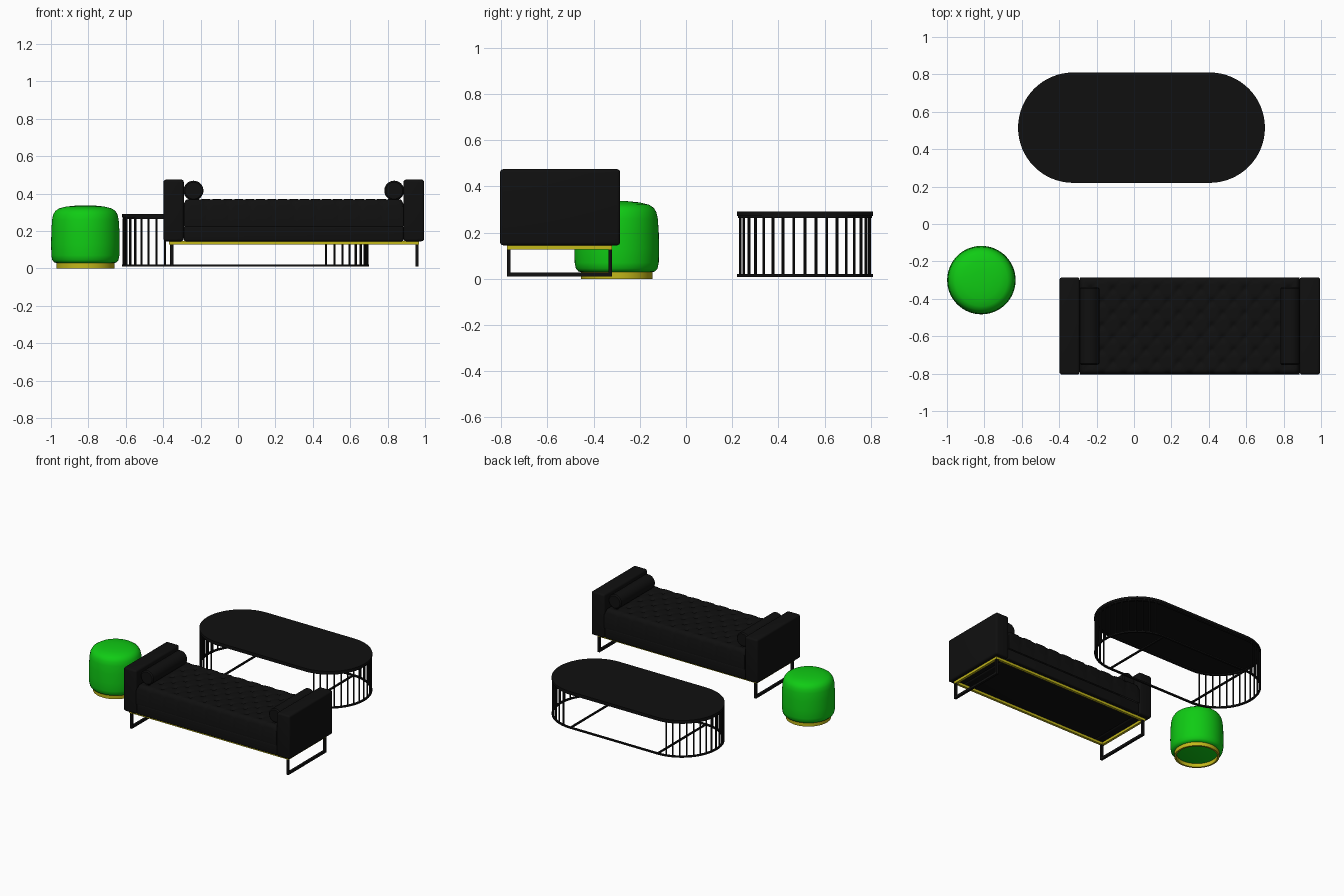
import bpy
import bmesh
from math import pi, sin, cos, sqrt, exp, radians
from mathutils import Matrix

cube = bpy.data.objects.get("Cube")
if cube:
    bpy.data.objects.remove(cube, do_unlink=True)


def material(name, rgb):
    m = bpy.data.materials.new(name)
    m.use_nodes = True
    m.diffuse_color = (*rgb, 1)
    m.node_tree.nodes["Principled BSDF"].inputs["Base Color"].default_value = (*rgb, 1)
    return m


BLACK = material("black", (0.005, 0.005, 0.005))
GREEN = material("green_velvet", (0.005, 0.6, 0.007))
GOLD = material("gold", (0.55, 0.48, 0.01))


def finish(name, bm, mat, angle=35):
    bmesh.ops.recalc_face_normals(bm, faces=bm.faces)
    me = bpy.data.meshes.new(name)
    bm.to_mesh(me)
    bm.free()
    me.materials.append(mat)
    me.shade_smooth()
    me.set_sharp_from_angle(angle=radians(angle))
    ob = bpy.data.objects.new(name, me)
    bpy.context.collection.objects.link(ob)
    return ob


def add_box(bm, x, y, z, bevel=0):
    """Add a box given (min, max) ranges."""
    part = bmesh.ops.create_cube(bm, size=1)["verts"]
    for v in part:
        for i, (lo, hi) in enumerate((x, y, z)):
            v.co[i] = (lo + hi) / 2 + v.co[i] * (hi - lo)
    if bevel:
        edges = {e for v in part for e in v.link_edges}
        bmesh.ops.bevel(bm, geom=list(edges), offset=bevel, segments=4,
                        profile=0.5, affect='EDGES')


def box(name, x, y, z, mat, bevel=0):
    bm = bmesh.new()
    add_box(bm, x, y, z, bevel)
    return finish(name, bm, mat)


def lathe(name, profile, centre, mat, steps=64, axis=None, angle=35):
    """Spin an (r, z) profile about a vertical axis, then optionally turn it."""
    bm = bmesh.new()
    vs = [bm.verts.new((r, 0, z)) for r, z in profile]
    edges = [bm.edges.new(p) for p in zip(vs, vs[1:])]
    bmesh.ops.spin(bm, geom=vs + edges, cent=(0, 0, 0), axis=(0, 0, 1),
                   angle=2 * pi, steps=steps)
    bmesh.ops.remove_doubles(bm, verts=bm.verts, dist=0.0002)
    if axis:
        bmesh.ops.rotate(bm, verts=bm.verts, matrix=Matrix.Rotation(pi / 2, 3, axis))
    bmesh.ops.translate(bm, verts=bm.verts, vec=centre)
    return finish(name, bm, mat, angle)


# ---------- daybed ----------
Y0, Y1 = -0.805, -0.285
SX0, SX1 = -0.29, 0.885
for side, x in (("right", (-0.398, SX0)), ("left", (SX1, 0.995))):
    box(side + "_arm", x, (Y0, Y1), (0.145, 0.475), BLACK, 0.014)
box("seat_base", (SX0, SX1), (Y0 + 0.005, Y1 - 0.005), (0.145, 0.226), BLACK, 0.01)


# tufted cushion with staggered buttons
def cushion():
    w, d, top, low, r = SX1 - SX0, Y1 - Y0, 0.37, 0.224, 0.025
    cols, rows = 10, 4
    bm = bmesh.new()
    bmesh.ops.create_grid(bm, x_segments=120, y_segments=52, size=0.5)
    for v in bm.verts:
        u, t = v.co.x + 0.5, v.co.y + 0.5
        a, b = u * cols, t * rows
        # distance to the nearest button of the diamond lattice
        near = min(sqrt((a - round(a - s) - s) ** 2 + (b - round(b - s) - s) ** 2)
                   for s in (0, 0.5))
        crease = min(abs(sin(pi * (a + b))), abs(sin(pi * (a - b))))
        z = top - 0.012 * exp(-(near / 0.13) ** 2) - 0.004 * exp(-crease * 6)
        edge = min(u * w, (1 - u) * w, t * d, (1 - t) * d)
        k = max(0, r - edge)
        v.co = (SX0 + u * w, Y0 + t * d, z - r + sqrt(max(0, r * r - k * k)))
    rim = [e for e in bm.edges if e.is_boundary]
    new = bmesh.ops.extrude_edge_only(bm, edges=rim)["geom"]
    for v in new:
        if isinstance(v, bmesh.types.BMVert):
            v.co.z = low
    finish("seat_cushion", bm, BLACK, 50)


cushion()

# bolsters lying along the arms
for side, x in (("right", -0.238), ("left", 0.835)):
    lathe(side + "_bolster", [(0, -0.208), (0.045, -0.208), (0.053, -0.2),
                              (0.053, 0.2), (0.045, 0.208), (0, 0.208)],
          (x, -0.545, 0.416), BLACK, 40, 'X')

# gold rim under the seat
FX0, FX1, FY0, FY1 = -0.37, 0.967, -0.775, -0.32
T = 0.018
bm = bmesh.new()
for y in (FY0, FY1 - T):
    add_box(bm, (FX0, FX1), (y, y + T), (0.127, 0.146))
for x in (FX0, FX1 - T):
    add_box(bm, (x, x + T), (FY0 + T, FY1 - T), (0.127, 0.146))
finish("gold_rim", bm, GOLD)

# sled legs
for side, x in (("right", -0.363), ("left", 0.948)):
    bm = bmesh.new()
    span = (x, x + 0.017)
    for y in (FY0, FY1 - 0.016):
        add_box(bm, span, (y, y + 0.016), (0.01, 0.128))
    add_box(bm, span, (FY0, FY1), (0.01, 0.028))
    finish(side + "_sled_leg", bm, BLACK)

# ---------- oval table ----------
CX, CY, HALF, R = 0.04, 0.515, 0.365, 0.295


def stadium(r, n=32):
    pts = []
    for s, start in ((1, -pi / 2), (-1, pi / 2)):
        for i in range(n + 1):
            a = start + pi * i / n
            pts.append((CX + s * HALF + r * cos(a), CY + r * sin(a)))
    return pts


def oval(name, r, z0, z1, inner=None, bevel=0):
    """Oval slab, or an oval rail when an inner radius is given."""
    bm = bmesh.new()
    outer = [bm.verts.new((x, y, z0)) for x, y in stadium(r)]
    if inner:
        ins = [bm.verts.new((x, y, z0)) for x, y in stadium(inner)]
        n = len(outer)
        for i in range(n):
            j = (i + 1) % n
            bm.faces.new((outer[i], outer[j], ins[j], ins[i]))
    else:
        bm.faces.new(outer)
    geom = bmesh.ops.extrude_face_region(bm, geom=bm.faces[:])["geom"]
    up = [v for v in geom if isinstance(v, bmesh.types.BMVert)]
    bmesh.ops.translate(bm, verts=up, vec=(0, 0, z1 - z0))
    return finish(name, bm, BLACK)


oval("table_top", R, 0.273, 0.291)
oval("table_upper_rail", R - 0.005, 0.264, 0.274, R - 0.022)
oval("table_floor_rail", R, 0.009, 0.02, R - 0.014)

# floor cross bars where the round ends begin
bm = bmesh.new()
for s in (-1, 1):
    x = CX + s * HALF
    add_box(bm, (x - 0.006, x + 0.006), (CY - R + 0.008, CY + R - 0.008), (0.009, 0.02))
finish("table_cross_bars", bm, BLACK)

# upright bars round both ends
bm = bmesh.new()
BARS = 17
for s in (-1, 1):
    for i in range(BARS):
        a = radians(-77 + 154 * i / (BARS - 1))
        x, y = CX + s * (HALF + (R - 0.008) * cos(a)), CY + (R - 0.008) * sin(a)
        bmesh.ops.create_cone(bm, cap_ends=True, segments=10, radius1=0.006,
                              radius2=0.006, depth=0.252,
                              matrix=Matrix.Translation((x, y, 0.142)))
finish("table_bars", bm, BLACK)

# ---------- pouf ----------
PC = (-0.816, -0.3, 0)
lathe("pouf", [(0, 0.027), (0.15, 0.027), (0.166, 0.032), (0.177, 0.045), (0.182, 0.07),
               (0.183, 0.13), (0.182, 0.2), (0.178, 0.26), (0.172, 0.288), (0.16, 0.308),
               (0.14, 0.321), (0.1, 0.331), (0.05, 0.336), (0, 0.337)], PC, GREEN)
lathe("pouf_base_ring", [(0.142, 0.03), (0.142, 0), (0.155, 0), (0.155, 0.03)], PC, GOLD)
